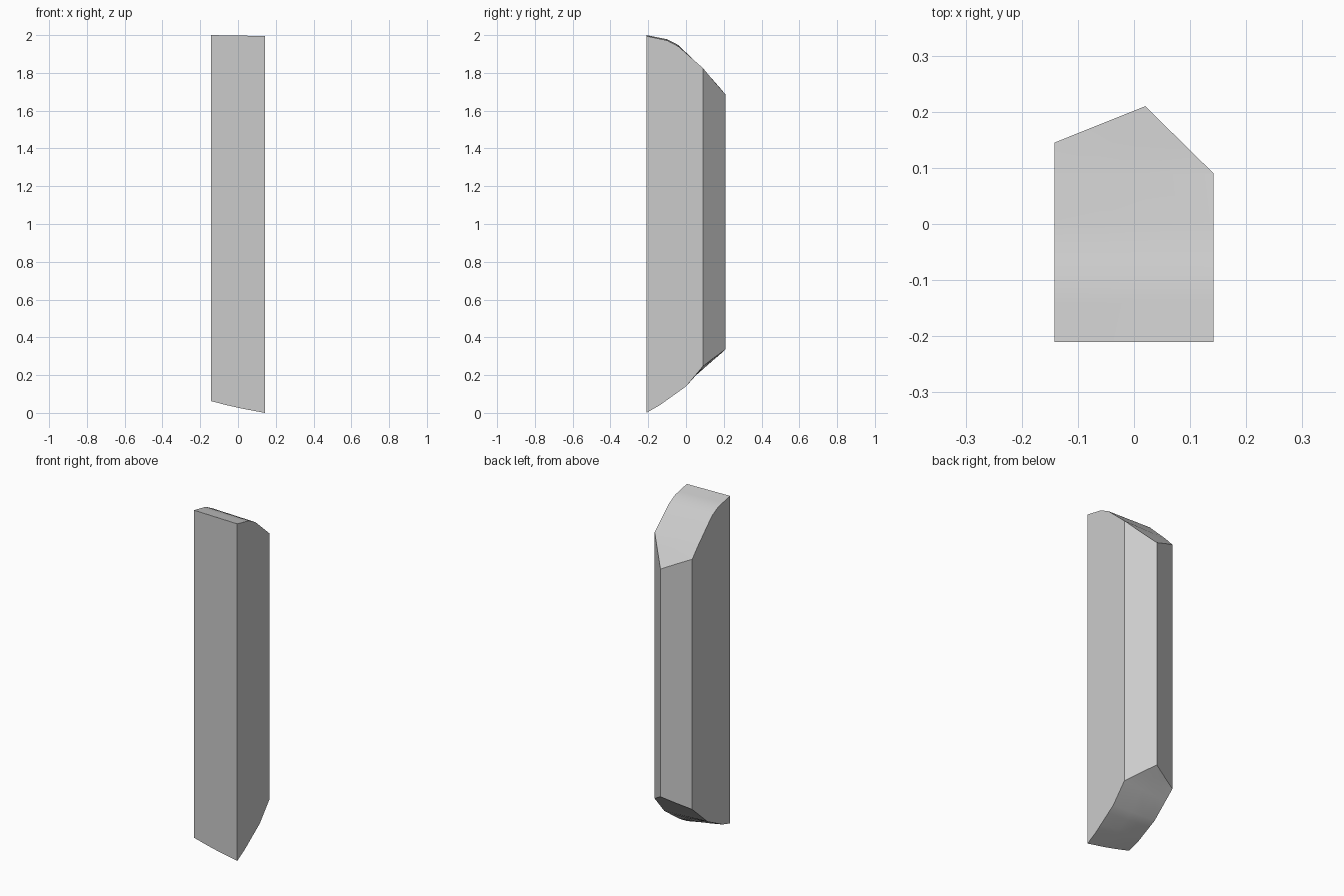
import bpy
import bmesh
import math
from mathutils import Vector

cube = bpy.data.objects.get("Cube")
if cube:
    bpy.data.objects.remove(cube, do_unlink=True)

HALF = 0.142
FOOTPRINT = [(-HALF, -0.21), (HALF, -0.21), (HALF, 0.09), (0.02, 0.21), (-HALF, 0.145)]

# End profiles as (y, z) along the left (+x) and right (-x) sides
TOP_LEFT = [(-0.21, 1.995), (-0.1, 1.972), (-0.04, 1.94), (0.09, 1.825), (0.21, 1.68)]
TOP_RIGHT = [(-0.21, 2.0), (-0.1, 1.978), (-0.04, 1.947), (0.09, 1.82), (0.21, 1.69)]
LOW_LEFT = [(-0.21, 0.0), (-0.14, 0.04), (0.0, 0.14), (0.09, 0.247), (0.21, 0.345)]
LOW_RIGHT = [(-0.21, 0.062), (-0.14, 0.082), (0.0, 0.152), (0.145, 0.28), (0.21, 0.325)]


def height(profile, y):
    for (y0, z0), (y1, z1) in zip(profile, profile[1:]):
        if y <= y1:
            return z0 + (z1 - z0) * (y - y0) / (y1 - y0)
    return profile[-1][1]


def blend(left, right, x, y, sag=0.0):
    t = (x + HALF) / (2 * HALF)
    return height(right, y) * (1 - t) + height(left, y) * t - sag * t * (1 - t)


def material(name, color):
    mat = bpy.data.materials.new(name)
    mat.use_nodes = True
    mat.diffuse_color = color
    mat.node_tree.nodes["Principled BSDF"].inputs["Base Color"].default_value = color
    return mat


# Footprint, sliced so that both ends can curve
bm = bmesh.new()
bm.faces.new([bm.verts.new((x, y, 0)) for x, y in FOOTPRINT])
slices = [(Vector((0, y, 0)), Vector((0, 1, 0))) for y in (-0.14, -0.1, -0.04, 0.0, 0.09, 0.145)]
slices += [(Vector((x, 0, 0)), Vector((1, 0, 0))) for x in (-0.06, 0.02)]
for point, normal in slices:
    bmesh.ops.bisect_plane(bm, geom=bm.verts[:] + bm.edges[:] + bm.faces[:],
                           plane_co=point, plane_no=normal)

# Raise the column, then shape its top and underside
bottom = bm.verts[:]
result = bmesh.ops.extrude_face_region(bm, geom=bm.faces[:], use_keep_orig=True)
top = [g for g in result["geom"] if isinstance(g, bmesh.types.BMVert)]
for v in top:
    v.co.z = blend(TOP_LEFT, TOP_RIGHT, v.co.x, v.co.y)
for v in bottom:
    v.co.z = blend(LOW_LEFT, LOW_RIGHT, v.co.x, v.co.y, 0.015 if v.co.y < 0 else 0.0)
bmesh.ops.recalc_face_normals(bm, faces=bm.faces[:])

mesh = bpy.data.meshes.new("faceted_column")
bm.to_mesh(mesh)
bm.free()
column = bpy.data.objects.new("faceted_column", mesh)
bpy.context.collection.objects.link(column)
mesh.materials.append(material("light_grey", (0.6, 0.6, 0.6, 1)))

bpy.ops.object.select_all(action="DESELECT")
column.select_set(True)
bpy.context.view_layer.objects.active = column
bpy.ops.object.shade_smooth_by_angle(angle=math.radians(30))
